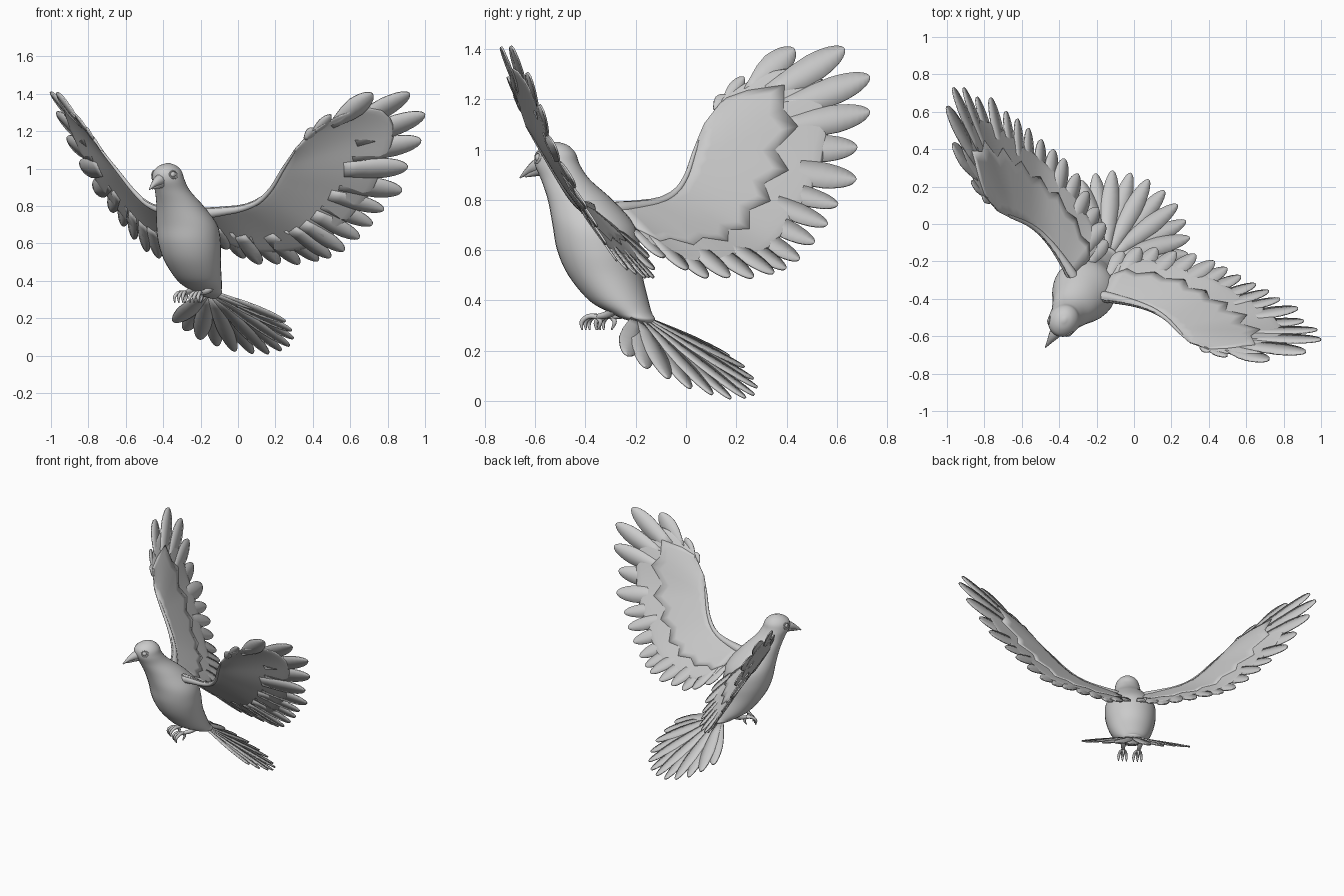
import bpy, bmesh, math
from mathutils import Vector, Matrix

if "Cube" in bpy.data.objects:
    bpy.data.objects.remove(bpy.data.objects["Cube"])

# Bird is modelled facing -y, symmetric about x = 0, then turned to its pose
POSE = Matrix.Translation((-0.015, 0.01, 0)) @ Matrix.Rotation(math.radians(-34.4), 4, 'Z')


def spline(pts, u):
    """Catmull-Rom sample of a list of tuples, u in 0..1."""
    n = len(pts) - 1
    i = min(int(u * n), n - 1)
    t = u * n - i
    p1, p2 = Vector(pts[i]), Vector(pts[i + 1])
    p0 = Vector(pts[i - 1]) if i > 0 else 2 * p1 - p2
    p3 = Vector(pts[i + 2]) if i + 2 <= n else 2 * p2 - p1
    return 0.5 * (2 * p1 + (p2 - p0) * t + (2 * p0 - 5 * p1 + 4 * p2 - p3) * t * t
                  + (3 * p1 - p0 - 3 * p2 + p3) * t ** 3)


def finish(name, data, mirror=False, thick=0, subsurf=0):
    ob = bpy.data.objects.new(name, data)
    bpy.context.collection.objects.link(ob)
    ob.matrix_world = POSE
    if thick:
        m = ob.modifiers.new("thickness", 'SOLIDIFY')
        m.thickness, m.offset = thick, 0
    if subsurf:
        m = ob.modifiers.new("smooth", 'SUBSURF')
        m.levels = m.render_levels = subsurf
    if mirror:
        ob.modifiers.new("mirror", 'MIRROR')
    return ob


def mesh_object(name, bm, **kw):
    bmesh.ops.recalc_face_normals(bm, faces=bm.faces)
    for f in bm.faces:
        f.smooth = True
    me = bpy.data.meshes.new(name)
    bm.to_mesh(me)
    bm.free()
    return finish(name, me, **kw)


def skin(bm, rows, closed=False):
    """Quads between consecutive rows of points."""
    vs = [[bm.verts.new(p) for p in r] for r in rows]
    n = len(vs[0])
    for r, s in zip(vs, vs[1:]):
        for j in range(n if closed else n - 1):
            k = (j + 1) % n
            bm.faces.new((r[j], r[k], s[k], s[j]))
    return vs


def loft(name, rings, steps, seg=32):
    """Horizontal elliptical rings: (y, z, half width, half depth)."""
    bm = bmesh.new()
    rows = []
    for i in range(steps + 1):
        y, z, rx, ry = spline(rings, i / steps)
        rows.append([(rx * math.cos(a), y + ry * math.sin(a), z)
                     for a in (2 * math.pi * k / seg for k in range(seg))])
    vs = skin(bm, rows, True)
    bm.faces.new(vs[0])
    bm.faces.new(vs[-1])
    return mesh_object(name, bm)


def tubes(name, paths, mirror=True):
    """Round tapered tubes; each path is a list of (x, y, z, radius)."""
    cu = bpy.data.curves.new(name, 'CURVE')
    cu.dimensions, cu.bevel_depth, cu.bevel_resolution = '3D', 1, 3
    cu.use_fill_caps = True
    for path in paths:
        n = 4 * (len(path) - 1) + 1
        s = cu.splines.new('POLY')
        s.points.add(n - 1)
        for i in range(n):
            x, y, z, r = spline(path, i / (n - 1))
            s.points[i].co = (x, y, z, 1)
            s.points[i].radius = r
    return finish(name, cu, mirror=mirror)


def feather(bm, root, tip, half, normal, start=0.0, lift=0.0, tilt=.03, base=.7):
    """Thin blade with a rounded tip, tilted so that neighbours overlap."""
    d = tip - root
    side = d.cross(normal).normalized()
    rows = []
    for t in (0, .2, .4, .6, .7, .8, .87, .93, .97, .99, 1):
        w = half * (base + (1 - base) * min(1, t / .5))
        if t > .5:
            w *= math.sqrt(max(0.004, 1 - ((t - .5) / .5) ** 2))
        c = root + d * (start + (1 - start) * t) + normal * lift
        rows.append([c - side * w - normal * w * tilt, c + normal * .001,
                     c + side * w + normal * w * tilt])
    skin(bm, rows)


# Body with neck and head
loft("body", [(-.205, .305, .012, .012), (-.235, .325, .062, .06), (-.275, .35, .085, .08),
              (-.336, .40, .118, .118), (-.40, .50, .15, .147), (-.432, .60, .168, .165),
              (-.458, .70, .164, .162), (-.522, .80, .124, .131), (-.592, .88, .092, .1),
              (-.632, .94, .084, .092), (-.64, .985, .073, .083), (-.638, 1.015, .045, .052),
              (-.635, 1.03, .008, .01)], 60)

# Beak: two tapered halves
tubes("beak", [[(0, -.69, .945, .036), (0, -.735, .932, .027), (0, -.775, .913, .014), (0, -.812, .888, .003)],
               [(0, -.69, .925, .03), (0, -.73, .913, .02), (0, -.785, .893, .004)]], mirror=False)


# Eyes: ball with a lid ring lying on the head
def head_x(y):
    return .0765 * math.sqrt(1 - ((y + .64) / .087) ** 2)


bm = bmesh.new()
bmesh.ops.create_uvsphere(bm, u_segments=16, v_segments=10, radius=.017,
                          matrix=Matrix.Translation((head_x(-.68) - .009, -.68, .968)))
mesh_object("eyes", bm, mirror=True)
ring = [math.pi * k / 6 for k in range(13)]
tubes("eyelids", [[(head_x(-.68 + .02 * math.cos(a)) - .003 * math.sin(a), -.68 + .02 * math.cos(a),
                    .968 + .02 * math.sin(a), .004) for a in ring]])

# Wing layout: leading edge from hand to shoulder, feather tips from outermost inward
EDGE = [(.63, -.355, 1.1), (.522, -.34, .98), (.424, -.325, .87), (.313, -.343, .81),
        (.20, -.385, .793), (.09, -.44, .785)]
TIPS = [(.74, -.33, 1.215), (.83, -.305, 1.285), (1.024, -.195, 1.40), (1.165, -.05, 1.40),
        (1.193, .054, 1.29), (1.148, .084, 1.15), (1.06, .085, 1.01), (.998, .122, .88),
        (.888, .111, .78), (.815, .11, .70), (.735, .103, .63), (.646, .09, .56),
        (.56, .085, .525), (.486, .075, .505), (.38, .05, .49), (.284, 0, .49),
        (.19, -.04, .49), (.116, -.09, .52), (.053, -.158, .57)]
N = len(TIPS)
rows = []
for i, tip in enumerate(TIPS):
    u = .3 * i / 9 if i < 9 else .3 + .7 * (i - 9) / (N - 10)
    root, tip = spline(EDGE, u), Vector(tip)
    span = Vector(TIPS[min(i + 1, N - 1)]) - Vector(TIPS[max(i - 1, 0)])
    if i < 3:
        span = Vector((.3, .33, -.1))
    n = (tip - root).cross(span).normalized()
    if n.dot(Vector((-.3, .6, .7))) < 0:
        n = -n
    rows.append((root, tip, n))


# Wing skin, nearly flat, with a shorter stepped layer on top
def wing_layer(name, reach, zigzag, lift, thick, subsurf):
    bm = bmesh.new()
    layer = []
    for i, (r, t, n) in enumerate(rows):
        e = reach + zigzag * (i % 2)
        layer.append([r.lerp(t, e * j / 6) + n * (.004 * math.sin(math.pi * min(1, e * j / 4.9)) + lift)
                      for j in range(7)])
    skin(bm, layer)
    mesh_object(name, bm, mirror=True, thick=thick, subsurf=subsurf)


wing_layer("wing_skin", .8, 0, 0, .010, 1)
wing_layer("wing_coverts", .5, .09, .004, .008, 0)

# Flight feathers
bm = bmesh.new()
for i, (r, t, n) in enumerate(rows):
    half = .028 if i < 2 else .058 if i < 8 else .045
    feather(bm, r, t, half, n, start=.5, lift=.003 * (i % 2), base=.3 if i < 3 else .7)
mesh_object("flight_feathers", bm, mirror=True, thick=.008)

# Rounded front edge of the wing (arm and hand)
arm = []
for i in range(7):
    p = spline(EDGE, 1 - i / 6)
    rad = (.032, .024, .018, .014, .011, .009, .005)[i]
    arm.append((p.x - .003 * (i > 3), p.y + rad * .6, p.z - rad * .8, rad))
arm.insert(0, (.04, -.47, .735, .036))
tubes("wing_arm", [arm])

# Tail fan: broad overlapping feathers, drooping slightly toward the sides
BASE = Vector((0, -.25, .338))
BACK, UP = Vector((0, .83, -.56)), Vector((0, .56, .83))
bm = bmesh.new()
for i in range(12):
    k = (i - 5.5) / 5.5
    a = math.radians(55) * k
    length = .59 - .15 * k * k
    d = Vector((math.sin(a), 0, 0)) + BACK * math.cos(a)
    tip = BASE + d * length - UP * (.02 * k * k)
    feather(bm, BASE + UP * .006, tip, .05, (UP + Vector((.1 * k, 0, 0))).normalized(),
            start=.1, lift=.003 * (i % 2), base=.4)
mesh_object("tail_feathers", bm, thick=.008)

# Legs and curled toes
legs = [[(.06, -.30, .375, .024), (.056, -.35, .345, .016), (.05, -.405, .335, .011)]]
for dx in (-.026, 0, .026):
    legs.append([(.05, -.40, .335, .011), (.05 + dx * .7, -.435, .337, .010),
                 (.05 + dx, -.462, .315, .009), (.05 + dx, -.46, .283, .003)])
legs.append([(.05, -.405, .335, .010), (.05, -.39, .315, .009), (.05, -.405, .283, .003)])
tubes("legs_and_toes", legs)
